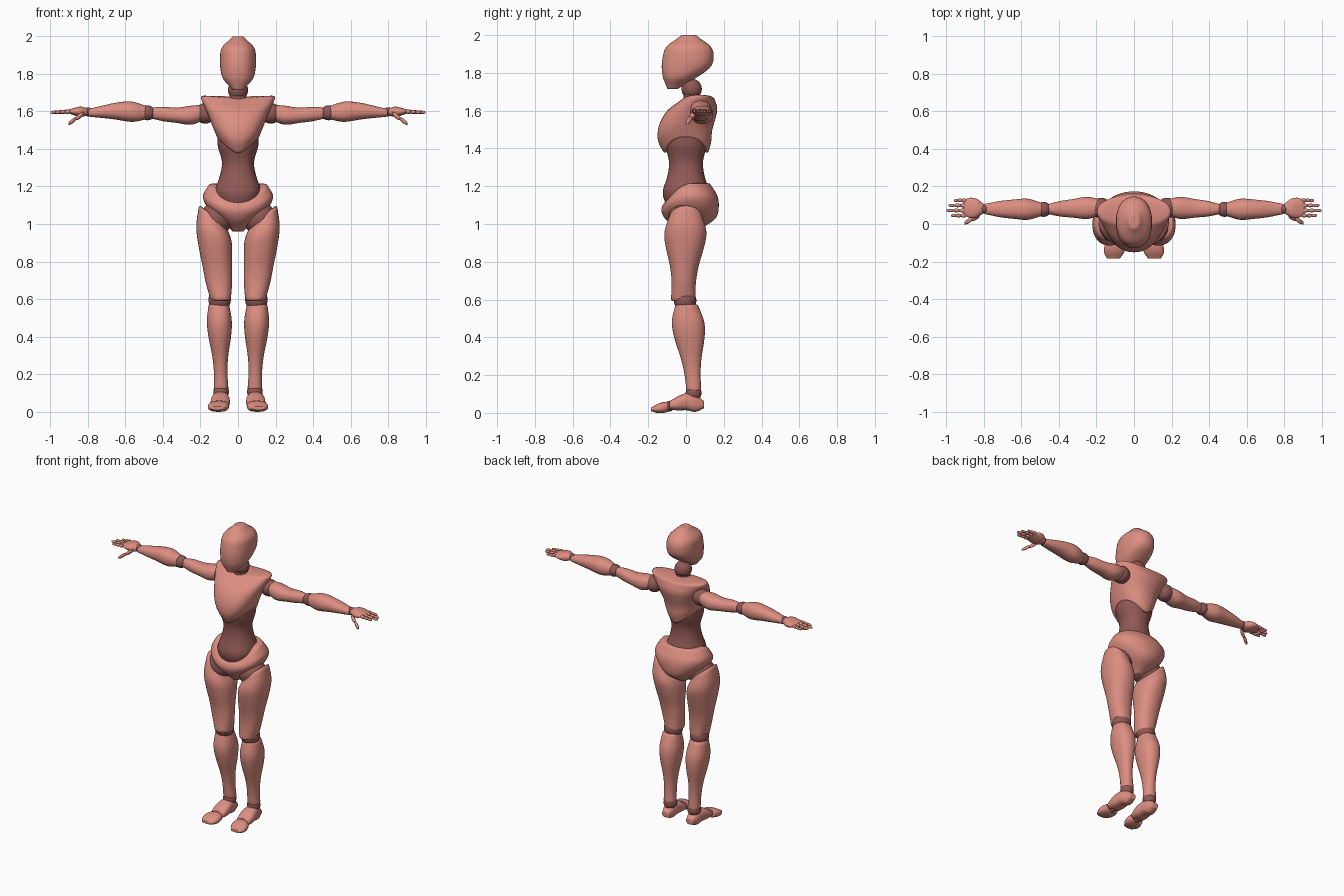
import bpy, bmesh, math
from mathutils import Vector

cube = bpy.data.objects.get("Cube")
if cube:
    bpy.data.objects.remove(cube, do_unlink=True)


def material(name, rgb):
    mat = bpy.data.materials.new(name)
    mat.use_nodes = True
    color = (*rgb, 1)
    mat.diffuse_color = color
    mat.node_tree.nodes["Principled BSDF"].inputs["Base Color"].default_value = color
    return mat


SHELL = material("salmon_shell", (.72, .27, .22))
JOINT = material("dark_joint", (.28, .1, .09))


def finish(name, bm, mat):
    bmesh.ops.recalc_face_normals(bm, faces=bm.faces)
    for face in bm.faces:
        face.smooth = True
    mesh = bpy.data.meshes.new(name)
    bm.to_mesh(mesh)
    bm.free()
    mesh.materials.append(mat)
    obj = bpy.data.objects.new(name, mesh)
    bpy.context.collection.objects.link(obj)
    return obj


def sample(values, t):
    """Smooth curve through evenly spaced values, t from 0 to 1."""
    last = len(values) - 1
    i = min(int(t * last), last - 1)
    f = t * last - i
    a, b = values[i], values[i + 1]
    slope_a = (b - values[max(i - 1, 0)]) / 2
    slope_b = (values[min(i + 2, last)] - a) / 2
    ease = f * f * (3 - 2 * f)
    return a + (b - a) * ease + f * (1 - f) * (slope_a * (1 - f) - slope_b * f)


def loft(name, axis, start, end, width, depth, offset=(0, 0), side=1, mat=SHELL,
         rings=14, sides=24, power=2.2, lift=None):
    """Oval tube from start to end; width and depth are radii, offset moves the centre."""
    u, v, w = {"x": (1, 2, 0), "y": (0, 2, 1), "z": (0, 1, 2)}[axis]
    start, end = Vector(start), Vector(end)
    bm = bmesh.new()
    loops = []
    stations = [i / (rings - 1) for i in range(rings)]
    # the first and last rings repeat, shrunk, to round the rims
    for t, shrink in [(0, .85), *((t, 1) for t in stations), (1, .85)]:
        loop = []
        for i in range(sides):
            angle = math.tau * i / sides
            c, s = math.cos(angle), math.sin(angle)
            p = start.lerp(end, t)
            p[u] += shrink * sample(width, t) * math.copysign(abs(c) ** (2 / power), c)
            p[v] += shrink * sample(depth, t) * math.copysign(abs(s) ** (2 / power), s)
            p[v] += sample(offset, t)
            if lift:
                p[w] += lift(c, s, t)
            p.x *= side
            loop.append(bm.verts.new(p))
        loops.append(loop)
    for a, b in zip(loops, loops[1:]):
        for i in range(sides):
            j = (i + 1) % sides
            bm.faces.new((a[i], a[j], b[j], b[i]))
    bm.faces.new(loops[0])
    bm.faces.new(loops[-1])
    smooth = finish(name, bm, mat).modifiers.new("smooth", 'SUBSURF')
    smooth.levels = smooth.render_levels = 1


def ball(name, center, radius, side=1):
    bm = bmesh.new()
    bmesh.ops.create_uvsphere(bm, u_segments=24, v_segments=16, radius=radius)
    obj = finish(name, bm, JOINT)
    obj.location = center
    obj.location.x *= side


def digit(name, knuckle, tip, joints, radius, side):
    """Finger or thumb made of equal tapered segments."""
    knuckle, tip = Vector(knuckle), Vector(tip)
    for k in range(joints):
        r = radius * (1 - .12 * k)
        profile = [.7 * r, r, r, .6 * r]
        loft(f"{name}_{k + 1}", "x", knuckle.lerp(tip, k / joints),
             knuckle.lerp(tip, (k + 1) / joints), profile, profile,
             side=side, rings=5, sides=8, power=2)


# Head and neck
loft("head", "z", (0, 0, 1.715), (0, 0, 2),
     width=[.03, .08, .095, .097, .087, .03],
     depth=[.03, .087, .13, .136, .117, .04],
     offset=[-.07, -.035, 0, .012, .014, .015], rings=18)
ball("neck_ball", (0, .03, 1.715), .054)
loft("neck_base", "z", (0, .035, 1.62), (0, .03, 1.7), [.05, .043], [.05, .043], mat=JOINT)

# Chest shell, its lower rim arched at the sides
loft("chest", "z", (0, 0, 1.37), (0, 0, 1.67),
     width=[.112, .123, .138, .155, .177, .205],
     depth=[.12, .142, .145, .144, .13, .08],
     offset=[0, -.007, -.006, .011, .038, .07],
     lift=lambda c, s, t: abs(c) ** 1.2 * (.09 * (1 - t) ** 2 + .015 * t ** 4))

# Abdomen
loft("abdomen", "z", (0, 0, 1.08), (0, 0, 1.5), mat=JOINT,
     width=[.09, .127, .1, .085, .11, .11],
     depth=[.1, .127, .1, .09, .112, .11])

# Pelvis shell, its upper rim dipped at the front
loft("pelvis", "z", (0, .01, .96), (0, .01, 1.217),
     width=[.03, .1, .165, .19, .155],
     depth=[.05, .13, .153, .147, .118],
     offset=[0, .015, .012, .01, 0],
     lift=lambda c, s, t: -.1 * max(0, -s) ** 1.5 * t * t)

for side, tag in ((1, "left_"), (-1, "right_")):
    # Legs
    ball(tag + "hip_joint", (.115, -.005, 1.03), .088, side)
    loft(tag + "thigh", "z", (.14, 0, 1.05), (.092, -.015, .592), side=side,
         width=[.07, .094, .091, .08, .071, .055],
         depth=[.084, .114, .1, .076, .064, .066],
         lift=lambda c, s, t: .05 * c * (1 - t) ** 2)
    ball(tag + "knee_joint", (.098, -.005, .595), .06, side)
    loft(tag + "shin", "z", (.102, .003, .575), (.09, .042, .115), side=side,
         width=[.055, .068, .06, .043, .036, .04],
         depth=[.06, .088, .08, .057, .043, .04])
    ball(tag + "ankle_joint", (.09, .04, .105), .042, side)

    # Feet
    loft(tag + "foot", "y", (.09, .095, .043), (.096, -.088, .04), side=side, power=2.5,
         width=[.025, .04, .047, .052, .046],
         depth=[.02, .048, .046, .038, .023], offset=[0, .01, .018, .01, 0])
    ball(tag + "toe_joint", (.098, -.09, .034), .028, side)
    loft(tag + "toes", "y", (.1, -.095, .032), (.11, -.185, .018), side=side, power=2.5,
         width=[.049, .056, .053, .035], depth=[.027, .029, .023, .01])

    # Arms
    ball(tag + "shoulder_joint", (.175, .085, 1.59), .055, side)
    loft(tag + "upper_arm", "x", (.172, .088, 1.595), (.475, .079, 1.592), side=side,
         width=[.043, .06, .05, .041, .024],
         depth=[.04, .052, .041, .039, .028], offset=[0, -.014, -.014, -.006, 0])
    ball(tag + "elbow_joint", (.482, .078, 1.593), .04, side)
    loft(tag + "forearm", "x", (.485, .078, 1.594), (.797, .08, 1.594), side=side,
         width=[.034, .057, .052, .043, .028],
         depth=[.036, .055, .047, .034, .022], offset=[0, .008, 0])
    ball(tag + "wrist_joint", (.8, .08, 1.598), .024, side)

    # Hands
    loft(tag + "palm", "x", (.803, .083, 1.598), (.908, .087, 1.6), side=side,
         width=[.028, .05, .055, .042], depth=[.02, .028, .02, .01])
    fingers = {"index": .975, "middle": 1, "ring": .988, "little": .96}
    for i, (finger, reach) in enumerate(fingers.items()):
        y = .045 + .027 * i
        digit(f"{tag}{finger}_finger", (.895, y, 1.6), (reach, y, 1.595), 3, .0125, side)
    digit(tag + "thumb", (.825, .045, 1.588), (.903, .005, 1.535), 2, .016, side)
